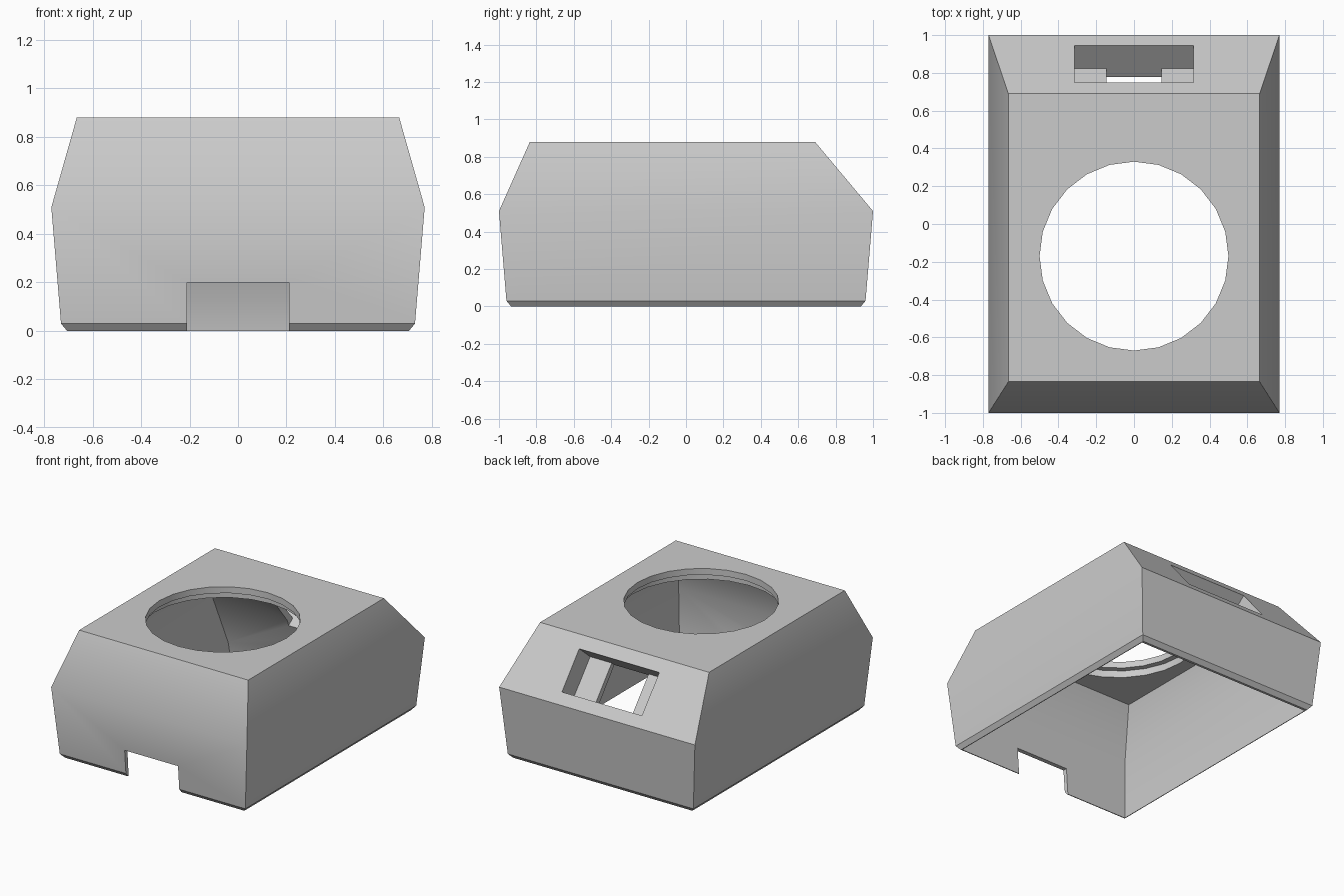
import bpy
import bmesh
import math

cube = bpy.data.objects.get("Cube")
if cube:
    bpy.data.objects.remove(cube, do_unlink=True)

grey = bpy.data.materials.new("light_grey_plastic")
grey.use_nodes = True
colour = (0.6, 0.6, 0.6, 1)
grey.diffuse_color = colour
grey.node_tree.nodes["Principled BSDF"].inputs["Base Color"].default_value = colour


def loft(name, levels):
    """Closed solid through rectangles given as (z, half_width, front_y, back_y)."""
    bm = bmesh.new()
    rings = []
    for z, w, front, back in levels:
        corners = ((-w, front), (w, front), (w, back), (-w, back))
        rings.append([bm.verts.new((x, y, z)) for x, y in corners])
    for low, high in zip(rings, rings[1:]):
        for i in range(4):
            j = (i + 1) % 4
            bm.faces.new((low[i], low[j], high[j], high[i]))
    bm.faces.new(rings[0][::-1])
    bm.faces.new(rings[-1])
    bmesh.ops.recalc_face_normals(bm, faces=bm.faces)
    mesh = bpy.data.meshes.new(name)
    bm.to_mesh(mesh)
    bm.free()
    obj = bpy.data.objects.new(name, mesh)
    bpy.context.collection.objects.link(obj)
    mesh.materials.append(grey)
    return obj


def box(name, size, centre, tilt=0):
    w, d, h = (s / 2 for s in size)
    obj = loft(name, [(-h, w, -d, d), (h, w, -d, d)])
    obj.location = centre
    obj.rotation_euler.x = tilt
    return obj


def disc(name, radius, bottom, top):
    bpy.ops.mesh.primitive_cylinder_add(
        vertices=24, radius=radius, depth=top - bottom,
        location=(0, -0.17, (top + bottom) / 2))
    obj = bpy.context.object
    obj.name = name
    obj.data.materials.append(grey)
    return obj


# Outer housing with a bevelled foot and sloping shoulders
housing = loft("housing", [
    (0, 0.705, -0.935, 0.935),
    (0.03, 0.73, -0.96, 0.96),
    (0.51, 0.77, -1, 1),
    (0.88, 0.665, -0.835, 0.69)])

# Hollow interior, thicker behind the back slope
cavity = loft("cavity_cutter", [
    (-0.05, 0.697, -0.925, 0.925),
    (0.12, 0.708, -0.938, 0.90),
    (0.48, 0.73, -0.96, 0.76),
    (0.785, 0.635, -0.81, 0.515)])

# Round opening with a wider seat underneath
opening = disc("opening_cutter", 0.5, 0.6, 1)
seat = disc("seat_cutter", 0.54, 0.7, 0.835)

# Notch in the front wall
notch = box("notch_cutter", (0.42, 0.3, 0.4), (0, -0.98, 0))

# Stepped slot, square to the back slope
tilt = math.atan2(0.37, 0.31)


def slot(name, width, depth):
    length = 0.195 / math.cos(tilt)
    return box(name, (width, length, 2 * depth), (0, 0.8475, 0.692), -tilt)


pocket = slot("pocket_cutter", 0.63, 0.16)
through = slot("through_cutter", 0.29, 0.3)

# Cut everything from the housing
bpy.ops.object.select_all(action="DESELECT")
bpy.context.view_layer.objects.active = housing
housing.select_set(True)
for cutter in (cavity, opening, seat, notch, pocket, through):
    mod = housing.modifiers.new("cut", "BOOLEAN")
    mod.operation = "DIFFERENCE"
    mod.solver = "EXACT"
    mod.object = cutter
    bpy.context.view_layer.update()
    bpy.ops.object.modifier_apply(modifier=mod.name)
    bpy.data.objects.remove(cutter, do_unlink=True)

bpy.ops.object.shade_smooth_by_angle(angle=math.radians(34))
